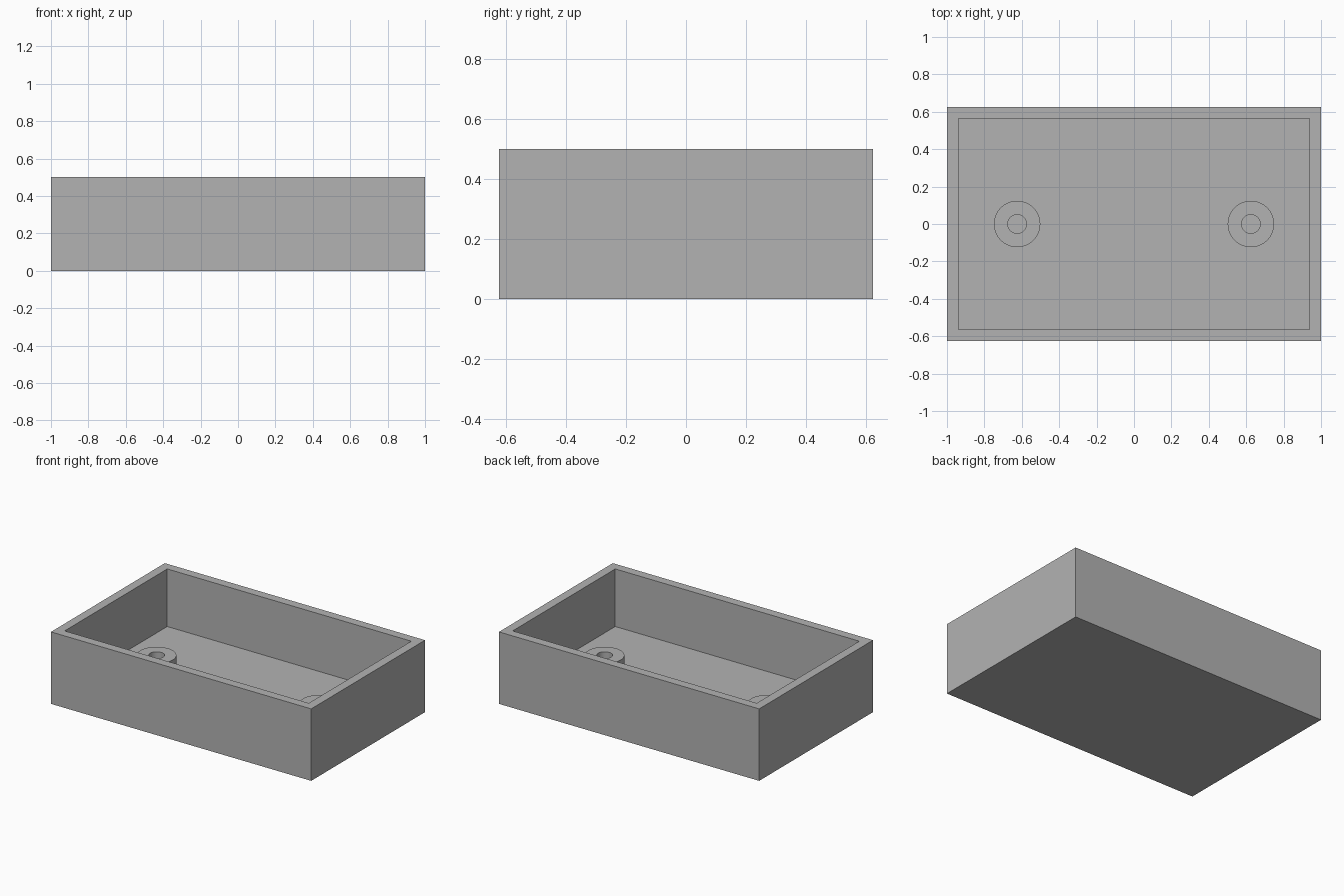
import bpy, bmesh, math
from mathutils import Vector, Matrix

cube = bpy.data.objects.get("Cube")
if cube:
    bpy.data.objects.remove(cube, do_unlink=True)

LENGTH, WIDTH, HEIGHT = 2.0, 1.25, 0.5
WALL, FLOOR = 0.0875, 0.1
BOSS_X, BOSS_R, HOLE_R, BOSS_TOP = 0.625, 0.124, 0.05, 0.2

grey = bpy.data.materials.new("plain grey")
grey.use_nodes = True
colour = (0.45, 0.45, 0.45, 1)
grey.diffuse_color = colour
grey.node_tree.nodes["Principled BSDF"].inputs["Base Color"].default_value = colour


def make_object(name, bm):
    bmesh.ops.recalc_face_normals(bm, faces=bm.faces)
    mesh = bpy.data.meshes.new(name)
    bm.to_mesh(mesh)
    bm.free()
    obj = bpy.data.objects.new(name, mesh)
    mesh.materials.append(grey)
    bpy.context.collection.objects.link(obj)
    return obj


# Open box: inset the top face to form the rim, then push it down to the floor
bm = bmesh.new()
bmesh.ops.create_cube(bm, size=1, matrix=Matrix.Translation((0, 0, HEIGHT / 2))
                      @ Matrix.Diagonal((LENGTH, WIDTH, HEIGHT, 1)))
top = max(bm.faces, key=lambda f: f.calc_center_median().z)
bmesh.ops.inset_region(bm, faces=[top], thickness=WALL)
inner = bmesh.ops.extrude_face_region(bm, geom=[top])
bmesh.ops.delete(bm, geom=[top], context='FACES')
bmesh.ops.translate(bm, vec=(0, 0, FLOOR - HEIGHT),
                    verts=[v for v in inner["geom"] if isinstance(v, bmesh.types.BMVert)])
make_object("open_box", bm)


# Round bosses with a centre hole, turned from a square section
def boss(name, x):
    bm = bmesh.new()
    section = [(HOLE_R, FLOOR), (HOLE_R, BOSS_TOP), (BOSS_R, BOSS_TOP), (BOSS_R, FLOOR)]
    verts = [bm.verts.new((r, 0, z)) for r, z in section]
    edges = [bm.edges.new(pair) for pair in zip(verts, verts[1:])]
    bmesh.ops.spin(bm, geom=verts + edges, cent=(0, 0, 0), axis=(0, 0, 1),
                   angle=math.tau, steps=64, use_merge=True)
    bmesh.ops.remove_doubles(bm, verts=bm.verts, dist=0.0001)
    obj = make_object(name, bm)
    # Keep the walls facing out from the solid section
    mesh = obj.data
    ring = max(mesh.polygons, key=lambda p: p.center.z)
    if ring.normal.z < 0:
        mesh.flip_normals()
    obj.location.x = x
    bpy.ops.object.select_all(action='DESELECT')
    obj.select_set(True)
    bpy.context.view_layer.objects.active = obj
    bpy.ops.object.shade_smooth_by_angle(angle=math.radians(30))


for side, sign in (("left", 1), ("right", -1)):
    boss(side + "_boss", sign * BOSS_X)
